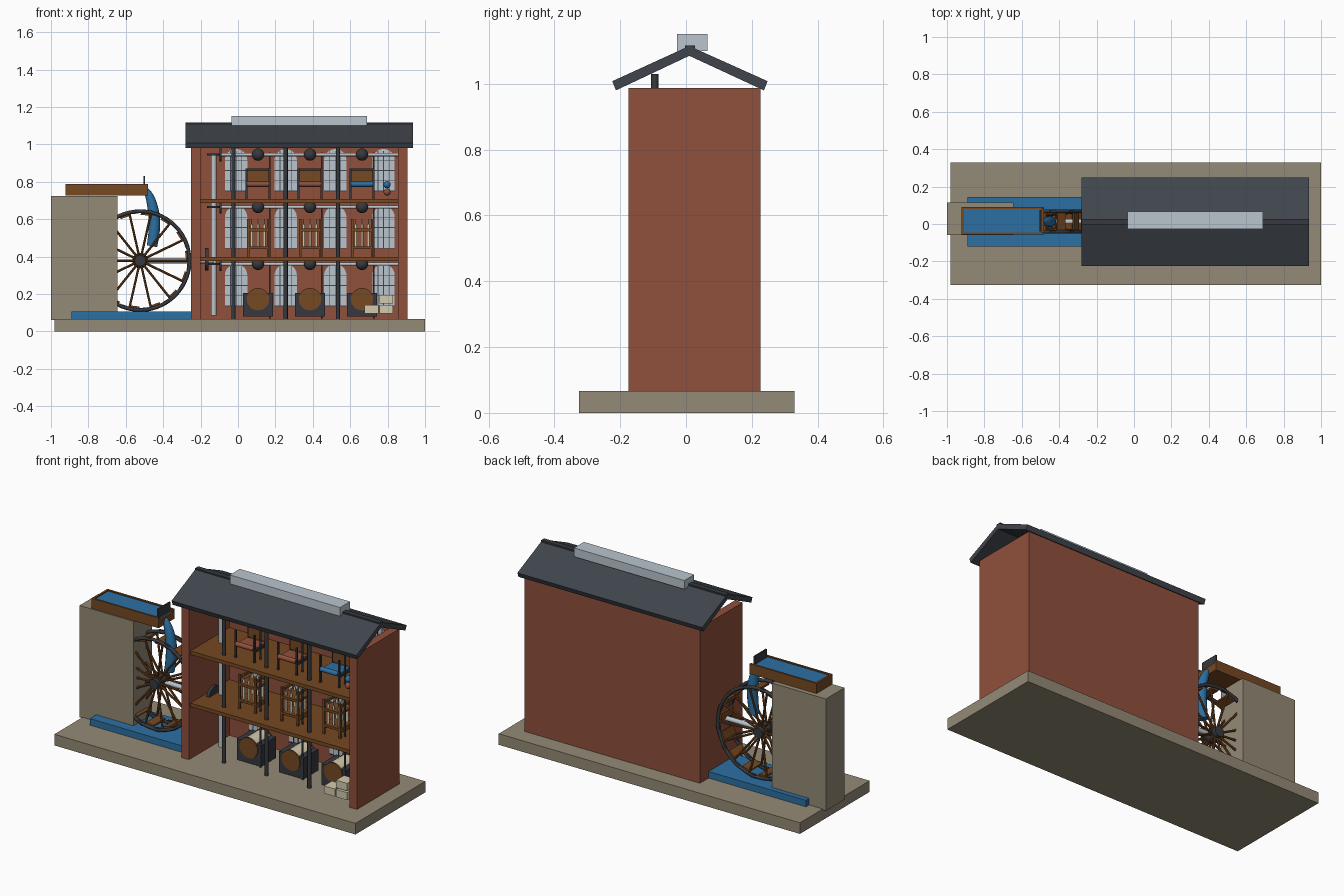
import bpy, bmesh, math
from mathutils import Vector, Matrix

if "Cube" in bpy.data.objects:
    bpy.data.objects.remove(bpy.data.objects["Cube"])


def material(name, rgb):
    lin = [((c / 255 + 0.055) / 1.055) ** 2.4 for c in rgb] + [1]
    m = bpy.data.materials.new(name)
    m.use_nodes = True
    m.diffuse_color = lin
    m.node_tree.nodes["Principled BSDF"].inputs["Base Color"].default_value = lin
    return m


STONE = material("stone", (148, 138, 118))
BRICK = material("brick", (144, 80, 60))
WOOD = material("wood", (118, 72, 34))
WATER = material("water", (44, 112, 163))
STEEL = material("pale steel and glass", (186, 197, 206))
IRON = material("dark iron", (54, 57, 62))
SLATE = material("slate", (64, 69, 76))
CREAM = material("cotton", (212, 203, 175))


def finish(name, bm, mat, smooth=False):
    bmesh.ops.recalc_face_normals(bm, faces=bm.faces)
    me = bpy.data.meshes.new(name)
    bm.to_mesh(me)
    bm.free()
    ob = bpy.data.objects.new(name, me)
    bpy.context.collection.objects.link(ob)
    me.materials.append(mat)
    if smooth:
        bpy.ops.object.select_all(action='DESELECT')
        ob.select_set(True)
        bpy.context.view_layer.objects.active = ob
        bpy.ops.object.shade_smooth_by_angle(angle=math.radians(40))
    return ob


def box(name, mat, x, y, z, tilt=None):
    """Box from (low, high) ranges, optionally transformed afterwards."""
    bm = bmesh.new()
    bmesh.ops.create_cube(bm, size=1)
    for v in bm.verts:
        v.co = Vector([(r[0] + r[1]) / 2 + c * (r[1] - r[0]) for r, c in zip((x, y, z), v.co)])
    if tilt:
        bm.transform(tilt)
    return finish(name, bm, mat)


def rod(name, mat, a, b, r, sides=16):
    """Cylinder between two points."""
    a, b = Vector(a), Vector(b)
    bm = bmesh.new()
    bmesh.ops.create_cone(bm, cap_ends=True, segments=sides, radius1=r, radius2=r, depth=(b - a).length)
    turn = (b - a).to_track_quat('Z', 'Y').to_matrix().to_4x4()
    bm.transform(Matrix.Translation((a + b) / 2) @ turn)
    return finish(name, bm, mat, True)


def ball(name, mat, at, r):
    bm = bmesh.new()
    bmesh.ops.create_uvsphere(bm, u_segments=20, v_segments=12, radius=r)
    bm.transform(Matrix.Translation(at))
    return finish(name, bm, mat, True)


def prism(name, mat, points, shift):
    bm = bmesh.new()
    f = bm.faces.new([bm.verts.new(p) for p in points])
    ext = bmesh.ops.extrude_face_region(bm, geom=[f])["geom"]
    bmesh.ops.translate(bm, vec=shift, verts=[g for g in ext if isinstance(g, bmesh.types.BMVert)])
    return finish(name, bm, mat)


# Ground, pier and tail race
box("base", STONE, (-.98, 1), (-.325, .33), (0, .066))
box("stone_pier", STONE, (-1, -.645), (-.06, .115), (.06, .725))
box("tail_race_water", WATER, (-.89, -.25), (-.12, .145), (.06, .105))

# Mill shell: open front, bare gables
box("back_wall", BRICK, (-.25, .905), (.205, .226), (.06, .987))
box("right_end_wall", BRICK, (-.25, -.2), (-.175, .222), (.06, .987))
box("left_end_wall", BRICK, (.855, .905), (-.175, .222), (.06, .987))
roof = [(.01, 1.115), (.248, 1.008), (.237, .98), (.01, 1.085), (-.213, .98), (-.224, 1.008)]
prism("roof", SLATE, [(-.28, y, z) for y, z in roof], (1.215, 0, 0))
box("ridge_cap", IRON, (-.28, .935), (-.003, .027), (1.095, 1.117))
box("skylight", STEEL, (-.035, .69), (-.027, .066), (1.1, 1.152))
for name, z in (("first_floor", .375), ("second_floor", .685)):
    box(name, WOOD, (-.2, .855), (-.16, .206), (z, z + .022))

# Arched windows with glazing bars on the inside of the back wall
for z in (.135, .445, .75):
    for x in (-.01, .255, .52, .778):
        w, spring = .06, z + .165
        arch = [(x - w, .206, z), (x + w, .206, z)]
        for i in range(13):
            a = math.pi * i / 12
            arch.append((x + w * math.cos(a), .206, spring + w * math.sin(a)))
        prism("window_glass", STEEL, arch, (0, -.005, 0))
        for dx in (-.03, 0, .03):
            box("window_bar", SLATE, (x + dx - .002, x + dx + .002), (.198, .202), (z, spring + .05))
        for k in range(4):
            h = z + .055 * k
            box("window_bar", SLATE, (x - w, x + w), (.198, .202), (h - .002, h + .002))

# Columns, line shafts and pulleys on each storey
storeys = ((.066, .375, .36), (.397, .685, .665), (.707, 1.03, .945))
bays = (.107, .385, .663)
for low, high, shaft in storeys:
    for x in (-.025, .255, .535):
        rod("column", IRON, (x, -.095, low), (x, -.095, high), .011, 12)
    rod("line_shaft", STEEL, (-.1, -.03, shaft), (.855, -.03, shaft), .009)
    rod("shaft_gear", IRON, (-.1, -.03, shaft), (-.088, -.03, shaft), .036, 20)
    rod("upright_gear", IRON, (-.13, .03, shaft - .006), (-.13, .03, shaft + .006), .036, 20)
    for x in bays:
        ball("pulley", IRON, (x, -.03, shaft), .033)
        box("drive_belt", IRON, (x + .058, x + .068), (-.035, -.03), (low, shaft + .01))
rod("upright_shaft", STEEL, (-.13, .03, .085), (-.13, .03, .95), .015)

# Ground storey: carding machines and bales
for x in bays:
    box("carding_frame", IRON, (x - .08, x + .08), (-.05, .09), (.08, .205))
    rod("carding_drum", CREAM, (x, -.045, .172), (x, .085, .172), .056, 24)
    for y in (-.055, .085):
        rod("drum_rim", WOOD, (x, y, .172), (x, y + .01, .172), .06, 24)
for x, z in ((.677, .095), (.757, .095), (.757, .15)):
    box("cotton_bale", CREAM, (x, x + .073), (-.16, -.085), (z, z + .045))

# Middle storey: spinning frames with bobbins
for x in bays:
    for sx in (-.058, .048):
        for y in (-.07, .04):
            box("frame_post", WOOD, (x + sx, x + sx + .012), (y, y + .012), (.397, .6))
        for z in (.425, .575):
            box("frame_rail", WOOD, (x + sx, x + sx + .012), (-.07, .052), (z, z + .015))
    for z in (.44, .535):
        box("frame_shelf", WOOD, (x - .058, x + .06), (-.07, .05), (z, z + .014))
    for dx in (-.034, 0, .034):
        for y in (-.05, .03):
            rod("bobbin", CREAM, (x + dx, y, .455), (x + dx, y, .57), .007, 10)
            rod("spindle", STEEL, (x + dx, y, .57), (x + dx, y, .6), .003, 8)

# Top storey: looms and balls of dyed yarn
for x, cloth in zip(bays, (BRICK, BRICK, WATER)):
    for sx in (-.066, .056):
        for y in (-.09, .03):
            box("loom_post", IRON, (x + sx, x + sx + .01), (y, y + .01), (.707, .87))
        box("loom_side", IRON, (x + sx, x + sx + .01), (-.09, .04), (.765, .777))
    box("loom_top", IRON, (x - .066, x + .066), (.03, .04), (.86, .872))
    box("warp_board", WOOD, (x - .056, x + .056), (.02, .03), (.79, .86))
    box("woven_cloth", cloth, (x - .06, x + .06), (-.085, .02), (.778, .787))
    rod("cloth_roll", cloth, (x - .058, -.085, .787), (x + .058, -.085, .787), .014, 14)
ball("blue_yarn", WATER, (.797, -.1, .784), .019)
ball("red_yarn", BRICK, (.797, -.1, .745), .019)

# Water wheel: two iron rims, spokes, paddles and axle
hub = Vector((-.523, .013, .378))
R = .268
for y in (-.055, .055):
    bpy.ops.mesh.primitive_torus_add(location=hub + Vector((0, y, 0)), rotation=(math.pi / 2, 0, 0),
                                     major_radius=R - .004, minor_radius=.01,
                                     major_segments=56, minor_segments=8)
    rim = bpy.context.object
    rim.name = "wheel_rim"
    rim.data.materials.append(IRON)
    bpy.ops.object.shade_smooth_by_angle(angle=math.radians(50))
for i in range(14):
    a = math.tau * i / 14
    out = Vector((math.cos(a), 0, math.sin(a)))
    for y in (-.055, .055):
        rod("wheel_spoke", WOOD, hub + Vector((0, y * .5, 0)), hub + out * (R - .01) + Vector((0, y, 0)), .0065, 8)
for i in range(28):
    turn = Matrix.Translation(hub) @ Matrix.Rotation(math.tau * (i + .5) / 28, 4, 'Y')
    if i % 2:
        box("wheel_paddle", WOOD, (R - .024, R - .012), (-.055, .055), (-.025, .025), turn)
    else:
        for y in (-.062, .05):
            box("rim_plate", IRON, (R - .016, R + .006), (y, y + .012), (-.016, .016), turn)
ball("wheel_hub", IRON, hub, .042)
rod("hub_axle", IRON, hub - Vector((0, .06, 0)), hub + Vector((0, .06, 0)), .03)
rod("wheel_axle", STEEL, hub, (-.13, .013, .378), .014)
rod("axle_gear", IRON, (-.176, .013, .385), (-.158, .013, .385), .06, 24)

# Flume, sluice gate and falling water
for y in (-.057, .079):
    box("flume_side", WOOD, (-.922, -.482), (y, y + .012), (.727, .787))
box("flume_end", WOOD, (-.922, -.91), (-.057, .091), (.727, .787))
box("flume_mouth", WOOD, (-.494, -.482), (-.057, .091), (.727, .772))
box("flume_floor", WOOD, (-.922, -.482), (-.057, .091), (.727, .74))
box("flume_water", WATER, (-.91, -.494), (-.045, .079), (.735, .781))
box("sluice_gate", IRON, (-.504, -.496), (-.04, .074), (.74, .83))
path = bpy.data.curves.new("falling_water", 'CURVE')
path.dimensions = '3D'
path.bevel_depth = .028
path.use_fill_caps = True
line = path.splines.new('NURBS')
route = [(-.5, .76, .5), (-.475, .74, .75), (-.448, .65, 1.15), (-.442, .55, 1.1), (-.46, .455, 1)]
line.points.add(len(route) - 1)
for p, (x, z, r) in zip(line.points, route):
    p.co = (x, .013, z, 1)
    p.radius = r
line.use_endpoint_u = True
path.materials.append(WATER)
bpy.context.collection.objects.link(bpy.data.objects.new("falling_water", path))
